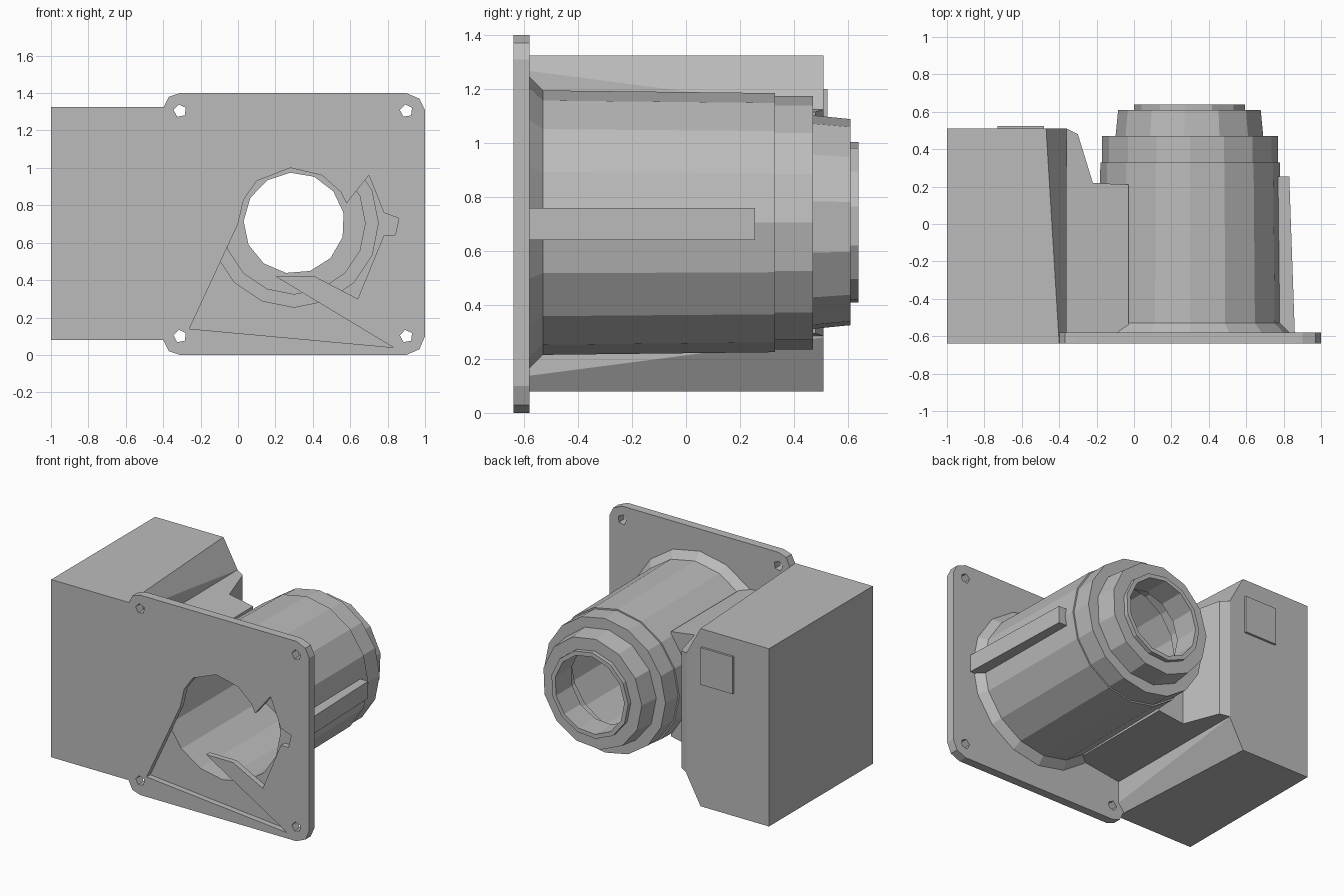
import bpy, bmesh, math
from mathutils import Vector

if "Cube" in bpy.data.objects:
    bpy.data.objects.remove(bpy.data.objects["Cube"])

grey = bpy.data.materials.new("cast_grey")
grey.use_nodes = True
TONE = (0.5, 0.5, 0.5, 1)
grey.diffuse_color = TONE
grey.node_tree.nodes["Principled BSDF"].inputs["Base Color"].default_value = TONE

CX, CZ = 0.3, 0.705          # barrel axis


def finish(bm, name):
    bmesh.ops.recalc_face_normals(bm, faces=bm.faces)
    me = bpy.data.meshes.new(name)
    bm.to_mesh(me)
    bm.free()
    me.materials.append(grey)
    ob = bpy.data.objects.new(name, me)
    bpy.context.collection.objects.link(ob)
    return ob


def ring(cx, cz, r, n, turn=0.0):
    return [(cx + r * math.cos(turn + math.tau * i / n),
             cz + r * math.sin(turn + math.tau * i / n)) for i in range(n)]


def sheet(name, loops, y0, y1):
    """Flat xz outline with holes, given thickness along y."""
    bm = bmesh.new()
    edges = []
    for loop in loops:
        vs = [bm.verts.new((x, y0, z)) for x, z in loop]
        edges += [bm.edges.new((vs[i - 1], vs[i])) for i in range(len(vs))]
    bmesh.ops.triangle_fill(bm, edges=edges, use_beauty=True, normal=Vector((0, -1, 0)))
    ext = bmesh.ops.extrude_face_region(bm, geom=bm.faces[:], use_keep_orig=True)
    moved = [v for v in ext["geom"] if isinstance(v, bmesh.types.BMVert)]
    bmesh.ops.translate(bm, verts=moved, vec=(0, y1 - y0, 0))
    return finish(bm, name)


def loft(name, a, b):
    """Closed solid between two matching loops of 3D points."""
    bm = bmesh.new()
    va = [bm.verts.new(p) for p in a]
    vb = [bm.verts.new(p) for p in b]
    bm.faces.new(va)
    bm.faces.new(vb[::-1])
    for i in range(len(va)):
        bm.faces.new((va[i - 1], va[i], vb[i], vb[i - 1]))
    return finish(bm, name)


def lathe(name, profile, n, turn=0.0):
    """Closed (radius, y) profile revolved around the barrel axis."""
    bm = bmesh.new()
    rows = [[bm.verts.new((x, y, z)) for x, z in ring(CX, CZ, r, n, turn)]
            for r, y in profile]
    for k in range(len(rows)):
        p, q = rows[k - 1], rows[k]
        for i in range(n):
            bm.faces.new((p[i - 1], p[i], q[i], q[i - 1]))
    return finish(bm, name)


# Flange plate: front skin with an irregular opening, back skin with a round one
outline = [(-0.4, 0.08), (-0.37, 0.02), (-0.31, 0), (0.9, 0), (0.97, 0.03), (1, 0.1),
           (1, 1.31), (0.97, 1.37), (0.9, 1.4), (-0.31, 1.4), (-0.37, 1.38), (-0.4, 1.32)]
bolts = [ring(x, z, 0.035, 5, 0.5) for x in (-0.31, 0.9) for z in (0.1, 1.305)]
opening = [(-0.26, 0.14), (0, 0.7), (0.03, 0.83), (0.1, 0.93), (0.28, 1), (0.45, 0.96),
           (0.55, 0.87), (0.58, 0.81), (0.7, 0.96), (0.78, 0.76), (0.86, 0.73),
           (0.84, 0.64), (0.78, 0.64), (0.64, 0.3), (0.41, 0.42), (0.2, 0.42), (0.83, 0.04)]
sheet("flange_front", [outline, opening] + bolts, -0.64, -0.6)
sheet("flange_back", [outline, ring(CX, CZ, 0.45, 16)] + bolts, -0.6, -0.58)

# Hollow barrel with its foot fillet
lathe("barrel", [(0.54, -0.58), (0.49, -0.53), (0.48, 0.33), (0.47, 0.33), (0.47, 0.47),
                 (0.38, 0.47), (0.38, 0.3), (0.45, 0.3), (0.45, -0.58)], 16)
# Stepped rear collars with the bore
lathe("rear_collar", [(0.4, 0.46), (0.385, 0.61), (0.3, 0.61), (0.3, 0.64), (0.27, 0.64),
                      (0.27, 0.46)], 13, 0.2)

# Side housing with bevelled inner corners that grow toward the back
def housing_loop(y, dx, dz):
    return [(x, y, z) for x, z in ((-1, 0.08), (-0.36 - dx, 0.08), (-0.36, 0.08 + dz),
                                   (-0.36, 1.325 - dz), (-0.36 - dx, 1.325), (-1, 1.325))]

loft("side_housing", housing_loop(-0.64, 0.04, 0.05), housing_loop(0.51, 0.11, 0.2))

# Neck joining housing and barrel, cleared around the bore
neck_plan = [(-0.4, -0.585), (-0.4, 0.51), (-0.36, 0.51), (-0.3, 0.48), (-0.22, 0.22),
             (-0.03, 0.21), (-0.03, -0.585)]
half = lambda x: 0.42 if x < -0.35 else 0.42 - 0.16 * (x + 0.36)
neck = loft("neck", [(x, y, CZ - half(x)) for x, y in neck_plan],
            [(x, y, CZ + half(x)) for x, y in neck_plan])
cutter = loft("bore_cutter", [(x, -0.9, z) for x, z in ring(CX, CZ, 0.46, 16)],
              [(x, 0.9, z) for x, z in ring(CX, CZ, 0.46, 16)])
cutter.hide_render = True
mod = neck.modifiers.new("bore", "BOOLEAN")
mod.operation, mod.object, mod.solver = "DIFFERENCE", cutter, "EXACT"
bpy.context.view_layer.objects.active = neck
bpy.ops.object.modifier_apply(modifier=mod.name)
bpy.data.objects.remove(cutter)

# Long rib on the barrel's outer side
def rib_loop(y, x1):
    return [(0.755, y, 0.64), (x1, y, 0.64), (x1, y, 0.76), (0.755, y, 0.76)]

loft("side_rib", rib_loop(-0.59, 0.86), rib_loop(0.255, 0.83))

# Small raised pad on the housing's back
pad = ((-0.73, 0.94), (-0.48, 0.94), (-0.48, 1.2), (-0.73, 1.2))
loft("back_pad", [(x, 0.505, z) for x, z in pad], [(x, 0.525, z) for x, z in pad])
